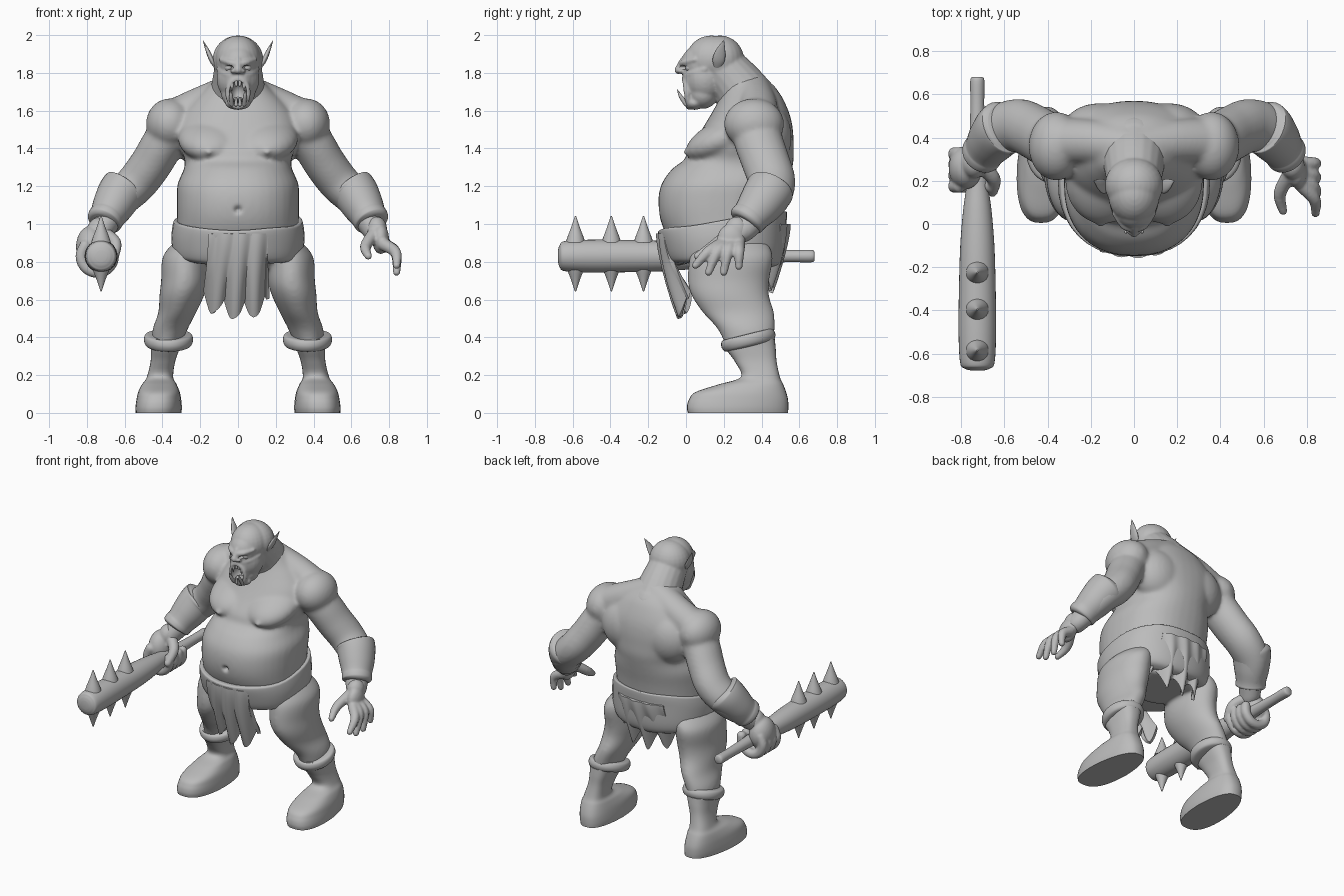
import bpy, bmesh, math
from mathutils import Vector, Matrix

default_cube = bpy.data.objects.get("Cube")
if default_cube:
    bpy.data.objects.remove(default_cube)

grey = bpy.data.materials.new("plain grey")
grey.use_nodes = True
grey.diffuse_color = (.5, .5, .5, 1)
grey.node_tree.nodes["Principled BSDF"].inputs["Base Color"].default_value = (.5, .5, .5, 1)
SIDES = (1, -1)


def spline(rows, steps=5):
    """Smooth interpolation through rows of numbers."""
    rows = [Vector(row) for row in rows]
    last = len(rows) - 1
    out = []
    for i in range(last):
        a, b, c, d = rows[max(i - 1, 0)], rows[i], rows[i + 1], rows[min(i + 2, last)]
        for k in range(steps):
            t = k / steps
            out.append(b + (c - a) * (t / 2) + (a * 2 - b * 5 + c * 4 - d) * (t * t / 2)
                       + (b * 3 - a - c * 3 + d) * (t ** 3 / 2))
    return out + [rows[last]]


def skin(bm, rings):
    """Bridge rings of points into a closed surface."""
    loops = [[bm.verts.new(point) for point in ring] for ring in rings]
    count = len(loops[0])
    for low, high in zip(loops, loops[1:]):
        for i in range(count):
            j = (i + 1) % count
            bm.faces.new((low[i], low[j], high[j], high[i]))
    bm.faces.new(loops[0])
    bm.faces.new(loops[-1])


def blob(bm, centre, radii, tilt=0):
    matrix = (Matrix.Translation(centre) @ Matrix.Rotation(tilt, 4, 'X')
              @ Matrix.Diagonal((*radii, 1)))
    bmesh.ops.create_uvsphere(bm, u_segments=24, v_segments=16, radius=1, matrix=matrix)


def tube(bm, stations, side=1, flat=1, ref=(0, 1, 0), rounded=True, sides=20):
    """Tube through (x, y, z, radius) stations."""
    path = spline([(side * x, y, z, r) for x, y, z, r in stations])
    rings = []
    for i, row in enumerate(path):
        ahead, behind = path[min(i + 1, len(path) - 1)], path[max(i - 1, 0)]
        tangent = (ahead - behind).to_3d().normalized()
        across = Vector(ref).cross(tangent).normalized()
        along = tangent.cross(across)
        angles = [math.tau * k / sides for k in range(sides)]
        rings.append([row.to_3d() + row[3] * (across * flat * math.cos(a) + along * math.sin(a))
                      for a in angles])
    skin(bm, rings)
    if rounded:
        for row in (path[0], path[-1]):
            blob(bm, row.to_3d(), (row[3] * flat, row[3], row[3] * flat))


def loft(bm, rows, side=1, power=2.3, sides=40):
    """Upright form from (height, centre x, half width, front y, back y) rows."""
    def bend(value):
        return math.copysign(abs(value) ** (2 / power), value)
    rings = []
    for z, x, half, front, back in spline(rows):
        rings.append([(side * x + half * bend(math.cos(math.tau * k / sides)),
                       (front + back) / 2 + (back - front) / 2 * bend(math.sin(math.tau * k / sides)),
                       z) for k in range(sides)])
    skin(bm, rings)


def finish(bm, name, voxel=0, relax=5, cutter=None, solid=0):
    """Turn a bmesh into a finished, smooth object."""
    bmesh.ops.recalc_face_normals(bm, faces=bm.faces)
    mesh = bpy.data.meshes.new(name)
    bm.to_mesh(mesh)
    bm.free()
    ob = bpy.data.objects.new(name, mesh)
    bpy.context.collection.objects.link(ob)
    if voxel:
        remesh = ob.modifiers.new("blend", 'REMESH')
        remesh.mode, remesh.voxel_size = 'VOXEL', voxel
        smooth = ob.modifiers.new("relax", 'SMOOTH')
        smooth.factor, smooth.iterations = .5, relax
    if cutter:
        cut = ob.modifiers.new("hollow", 'BOOLEAN')
        cut.operation, cut.object = 'DIFFERENCE', cutter
    if solid:
        ob.modifiers.new("thickness", 'SOLIDIFY').thickness = solid
    if ob.modifiers:
        graph = bpy.context.evaluated_depsgraph_get()
        ob.data = bpy.data.meshes.new_from_object(ob.evaluated_get(graph))
        ob.modifiers.clear()
    ob.data.materials.clear()
    ob.data.materials.append(grey)
    ob.data.shade_smooth()
    ob.data.set_sharp_from_angle(angle=math.radians(50))
    return ob


# Body: torso, arms and thighs blended into one skin
body = bmesh.new()
loft(body, [(.76, 0, .2, .08, .44), (.84, 0, .29, -.02, .48), (.92, 0, .32, -.09, .5),
            (1.02, 0, .322, -.135, .51), (1.12, 0, .324, -.147, .525), (1.21, 0, .32, -.13, .545),
            (1.29, 0, .287, -.075, .562), (1.34, 0, .283, -.01, .57), (1.4, 0, .305, .015, .57),
            (1.48, 0, .325, .07, .568), (1.56, 0, .31, .12, .555), (1.64, 0, .25, .165, .525),
            (1.7, 0, .19, .19, .49), (1.77, 0, .12, .2, .42)])
for s in SIDES:
    blob(body, (s * .145, .205, 1.455), (.175, .22, .1), .4)               # chest muscle
    blob(body, (s * .155, .005, 1.38), (.018, .024, .018))                 # nipple
    blob(body, (s * .16, .42, 1.46), (.18, .14, .18))                      # shoulder blade
    tube(body, [(0, .35, 1.71, .1), (.2, .38, 1.62, .105), (.36, .38, 1.54, .11)], s)
    blob(body, (s * .36, .36, 1.53), (.128, .16, .135))                    # shoulder
    tube(body, [(.33, .36, 1.52, .13), (.4, .39, 1.42, .13), (.46, .425, 1.32, .128),
                (.535, .455, 1.22, .125), (.625, .43, 1.13, .115), (.69, .34, 1.02, .085),
                (.725, .29, .96, .072)], s, flat=.87)
    loft(body, [(.92, .22, .1, .06, .42), (.83, .275, .122, .02, .46), (.7, .283, .124, .01, .44),
                (.62, .298, .118, .03, .44), (.53, .322, .1, .09, .467),
                (.44, .36, .092, .17, .47), (.33, .385, .07, .22, .46)], s, power=2)
skin_object = finish(body, "body", voxel=.011, relax=14)
for v in skin_object.data.vertices:                                        # navel dimple
    away = (v.co - Vector((0, -.145, 1.075))).length
    v.co.y += .03 * math.exp(-(away / .016) ** 2)

# Open left hand
hand = bmesh.new()
blob(hand, (.735, .27, .97), (.055, .065, .07))
blob(hand, (.755, .24, .92), (.045, .075, .08))
tube(hand, [(.72, .23, .95, .034), (.675, .14, .88, .03), (.69, .06, .83, .02)])
for base, tip, drop in ((.18, .05, .78), (.21, .12, .745), (.245, .2, .745), (.28, .28, .775)):
    tube(hand, [(.775, base, .89, .034), (.835, (base + tip) / 2, .85, .029), (.84, tip, drop, .02)])
finish(hand, "left_hand", voxel=.008)

# Gripping right hand, fingers wrapped round the handle
fist = bmesh.new()
blob(fist, (-.74, .28, .96), (.06, .07, .075))
blob(fist, (-.78, .26, .88), (.078, .1, .11))
for y in (.175, .225, .275, .325):
    arc = [math.radians(a) for a in (140, 180, 220, 260, 300, 340, 375)]
    tube(fist, [(-.745 + .085 * math.cos(a), y, .83 + .085 * math.sin(a), .031) for a in arc])
tube(fist, [(-.71, .27, .95, .037), (-.65, .21, .9, .033), (-.655, .15, .83, .025)])
finish(fist, "right_hand", voxel=.008)

# Hollows for the mouth and eye sockets
hollow = bmesh.new()
blob(hollow, (0, -.01, 1.695), (.046, .085, .064))
for s in SIDES:
    blob(hollow, (s * .05, -.025, 1.828), (.027, .036, .013))
hollow_object = finish(hollow, "face_hollows")
hollow_object.hide_render = True

# Head, narrowing towards the face
head = bmesh.new()
tube(head, [(0, .35, 1.615, .165), (0, .275, 1.73, .142), (0, .19, 1.83, .125)])
blob(head, (0, .18, 1.868), (.135, .128, .13))
blob(head, (0, .135, 1.87), (.12, .135, .128))
blob(head, (0, .09, 1.85), (.1, .115, .105))
blob(head, (0, .1, 1.77), (.113, .11, .13))
blob(head, (0, .055, 1.77), (.085, .074, .13))
blob(head, (0, .09, 1.69), (.09, .08, .08))
blob(head, (0, .045, 1.64), (.068, .047, .036))
tube(head, [(0, -.012, 1.87, .018), (0, -.03, 1.84, .018), (0, -.04, 1.815, .022)])
for s in SIDES:
    tube(head, [(.0, -.022, 1.845, .018), (.045, -.01, 1.855, .017), (.09, .045, 1.87, .012)], s)
    tube(head, [(.035, .005, 1.785, .018), (.07, .04, 1.797, .02), (.1, .1, 1.82, .016)], s)
    blob(head, (s * .024, -.027, 1.81), (.017, .02, .014))                 # nostril
lip_turns = [math.tau * k / 12 for k in range(13)]
tube(head, [(.052 * math.cos(a), .004 - .01 * math.sin(a), 1.695 + .074 * math.sin(a), .016)
            for a in lip_turns])
finish(head, "head", voxel=.0065, relax=9, cutter=hollow_object)
bpy.data.objects.remove(hollow_object)

# Eyes, tongue, teeth and tusks
eyes, teeth, tongue = bmesh.new(), bmesh.new(), bmesh.new()
blob(tongue, (0, .035, 1.655), (.03, .045, .014), -.3)
for s in SIDES:
    blob(eyes, (s * .05, .018, 1.828), (.021, .022, .02))
    tube(teeth, [(.033, .0, 1.635, .012), (.037, -.028, 1.675, .01), (.038, -.045, 1.71, .002)], s)
    tube(teeth, [(.03, .0, 1.765, .011), (.032, -.005, 1.735, .009), (.031, -.008, 1.705, .002)], s)
    for top, bottom in ((1.765, 1.735), (1.632, 1.66)):
        tube(teeth, [(.01, .0, top, .01), (.01, -.005, bottom, .007)], s, sides=10)
finish(eyes, "eyes")
finish(teeth, "teeth")
finish(tongue, "tongue")

# Paired parts: ears, bracers, boots and cuffs
for s, label in zip(SIDES, ("left", "right")):
    ear = bmesh.new()
    tube(ear, [(.115, .165, 1.82, .012), (.138, .172, 1.865, .032), (.16, .183, 1.915, .026),
               (.186, .2, 1.972, .002)], s, flat=.4, rounded=False)
    finish(ear, label + "_ear")

    bracer = bmesh.new()
    tube(bracer, [(.592, .453, 1.2, .105), (.602, .447, 1.187, .128), (.625, .43, 1.16, .127),
                  (.662, .385, 1.095, .115), (.69, .345, 1.045, .1), (.703, .327, 1.025, .1),
                  (.71, .317, 1.012, .095), (.713, .312, 1.005, .075)], s, flat=.95, rounded=False,
         sides=32)
    finish(bracer, label + "_bracer")

    boot = bmesh.new()
    loft(boot, [(0, .418, .12, .01, .54), (.03, .418, .122, .005, .542), (.07, .418, .118, .015, .54),
                (.11, .418, .11, .05, .53), (.15, .417, .093, .17, .515), (.19, .413, .07, .29, .497),
                (.27, .398, .065, .26, .48), (.34, .385, .076, .21, .475),
                (.39, .378, .085, .2, .47)], s, power=2.6)
    for v in boot.verts:                                                   # narrow heel, toes out
        low = max(0, .2 - v.co.z) * 5
        narrow = 1 - .7 * low * max(0, v.co.y - .28)
        v.co.x = s * .418 + (v.co.x - s * .418) * narrow + s * .05 * (.3 - v.co.y) * low
    finish(boot, label + "_boot")

    cuff = bmesh.new()
    tilt = Matrix.Translation((s * .368, .33, .385)) @ Matrix.Rotation(.24, 4, 'X')
    loft(cuff, [(-.035, 0, .085, -.11, .11), (-.028, 0, .118, -.135, .135), (0, 0, .13, -.147, .147),
                (.028, 0, .122, -.137, .137), (.033, 0, .085, -.11, .11)], power=2)
    bmesh.ops.transform(cuff, matrix=tilt, verts=cuff.verts)
    finish(cuff, label + "_boot_cuff")

# Waist wrap, higher at the back where it also covers the seat
wrap = bmesh.new()
loft(wrap, [(.82, 0, .3, -.04, .46), (.835, 0, .335, -.085, .5), (.87, 0, .348, -.11, .522),
            (.94, 0, .352, -.133, .53), (1.0, 0, .345, -.148, .535), (1.02, 0, .335, -.143, .53),
            (1.015, 0, .3, -.11, .5)])
for v in wrap.verts:
    seat = max(0, .95 - v.co.z) * max(0, v.co.y - .2)
    v.co.z += .15 * (v.co.y - .2) + .004 * math.sin(14 * v.co.x + 9 * v.co.y) - 2.7 * seat
finish(wrap, "waist_wrap")


def flap(name, half, top, hem, y_top, y_low, out):
    """Hanging cloth with folds and a ragged hem."""
    bm = bmesh.new()
    bmesh.ops.create_grid(bm, x_segments=56, y_segments=24, size=1)
    for v in bm.verts:
        u, drop = v.co.x, (1 - v.co.y) / 2
        ragged = hem + .11 * abs(math.sin(5 * u + .6)) ** 1.5 + .05 * u * u
        x = half * u * (.9 + .1 * drop)
        fold = (.005 + .01 * drop) * math.sin(11 * u + 2 * drop)
        y = y_top + (y_low - y_top) * drop ** 1.6 + out * (fold - 1.3 * x * x)
        v.co = (x, y, top + (ragged - top) * drop)
    finish(bm, name, solid=.022)


flap("front_loincloth", .168, .95, .5, -.132, -.015, -1)
flap("back_loincloth", .2, 1.0, .63, .55, .45, 1)

# Spiked club
club = bmesh.new()
profile = [(-.678, .03), (-.668, .06), (-.64, .08), (-.5, .087), (-.3, .085), (-.1, .079), (.06, .066),
           (.2, .048), (.38, .037), (.55, .032), (.66, .033), (.68, .024)]
tube(club, [(-.725, y, .83, r) for y, r in profile], ref=(0, 0, 1), rounded=False, sides=32)
finish(club, "club")
spikes = bmesh.new()
for y in (-.585, -.395, -.225):
    for up in SIDES:
        tube(spikes, [(-.725, y, .843 + up * h, r) for h, r in
                      ((.06, .052), (.09, .042), (.14, .023), (.2, .003))], rounded=False)
finish(spikes, "club_spikes")
